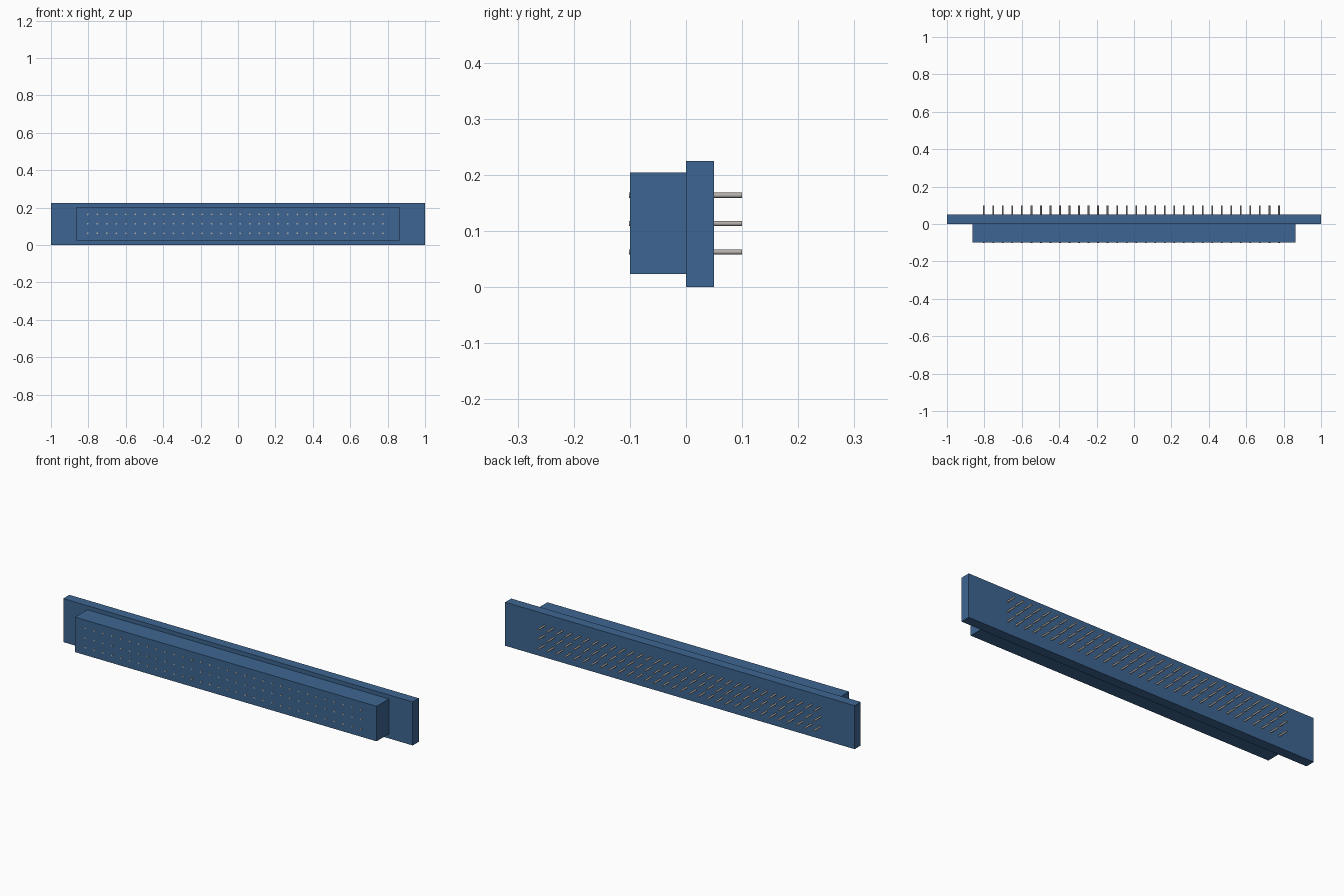
import bpy
import bmesh
from math import pi
from mathutils import Matrix

cube = bpy.data.objects.get("Cube")
if cube:
    bpy.data.objects.remove(cube, do_unlink=True)


def make_material(name, colour):
    mat = bpy.data.materials.new(name)
    mat.use_nodes = True
    mat.diffuse_color = colour
    mat.node_tree.nodes["Principled BSDF"].inputs["Base Color"].default_value = colour
    return mat


def add_object(name, bm, mat):
    mesh = bpy.data.meshes.new(name)
    bm.to_mesh(mesh)
    bm.free()
    mesh.materials.append(mat)
    obj = bpy.data.objects.new(name, mesh)
    bpy.context.collection.objects.link(obj)
    return obj


def box(name, low, high, mat):
    bm = bmesh.new()
    centre = [(a + b) / 2 for a, b in zip(low, high)]
    size = [b - a for a, b in zip(low, high)]
    matrix = Matrix.Translation(centre) @ Matrix.Diagonal((*size, 1))
    bmesh.ops.create_cube(bm, size=1, matrix=matrix)
    return add_object(name, bm, mat)


blue = make_material("blue plastic", (0.047, 0.133, 0.287, 1))
metal = make_material("pin metal", (0.48, 0.44, 0.42, 1))

# Housing: wide mounting flange with a shorter block in front
box("mounting_flange", (-1, 0, 0), (1, 0.05, 0.225), blue)
box("front_block", (-0.863, -0.1, 0.023), (0.863, 0, 0.204), blue)

# Contact pins: three rows running right through the housing
COLUMNS, PITCH, FIRST_X = 32, 0.0509, -0.803
FRONT, BACK, RADIUS = -0.102, 0.1, 0.0045
for row, z in zip(("lower", "middle", "upper"), (0.0627, 0.1135, 0.1637)):
    bm = bmesh.new()
    for i in range(COLUMNS):
        place = Matrix.Translation((FIRST_X + i * PITCH, (FRONT + BACK) / 2, z))
        bmesh.ops.create_cone(bm, cap_ends=True, segments=16, radius1=RADIUS,
                              radius2=RADIUS, depth=BACK - FRONT,
                              matrix=place @ Matrix.Rotation(pi / 2, 4, "X"))
    # Round sides smooth, end caps flat
    for face in bm.faces:
        face.smooth = len(face.verts) == 4
    for edge in bm.edges:
        edge.smooth = all(f.smooth for f in edge.link_faces)
    add_object(row + "_pin_row", bm, metal)
